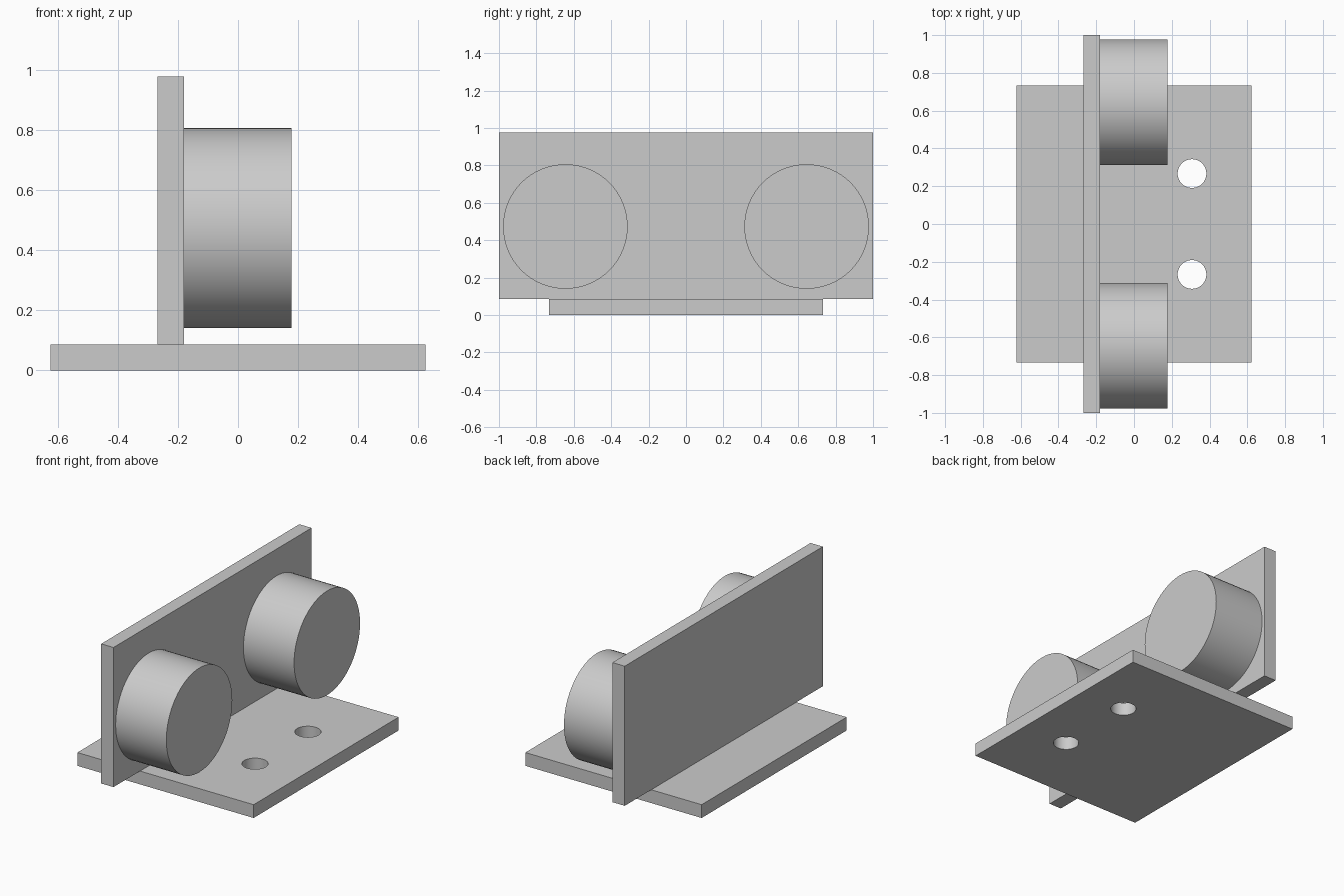
import bpy
import math

if "Cube" in bpy.data.objects:
    bpy.data.objects.remove(bpy.data.objects["Cube"], do_unlink=True)

GREY = (0.6, 0.6, 0.6, 1.0)
grey = bpy.data.materials.new("plain_grey")
grey.use_nodes = True
grey.diffuse_color = GREY
grey.node_tree.nodes["Principled BSDF"].inputs["Base Color"].default_value = GREY


def box(name, low, high):
    """Box between two opposite corners."""
    centre = [(a + b) / 2 for a, b in zip(low, high)]
    bpy.ops.mesh.primitive_cube_add(size=1, location=centre)
    ob = bpy.context.object
    ob.name = name
    ob.scale = [b - a for a, b in zip(low, high)]
    bpy.ops.object.transform_apply(location=False, rotation=False, scale=True)
    ob.data.materials.append(grey)
    return ob


def cylinder(name, radius, depth, location, tilt=0):
    """Cylinder along z, or along x when tilted a quarter turn."""
    bpy.ops.mesh.primitive_cylinder_add(vertices=64, radius=radius, depth=depth,
                                        location=location, rotation=(0, tilt, 0))
    ob = bpy.context.object
    ob.name = name
    ob.data.materials.append(grey)
    return ob


def smooth(ob):
    bpy.ops.object.select_all(action="DESELECT")
    ob.select_set(True)
    bpy.context.view_layer.objects.active = ob
    bpy.ops.object.shade_smooth_by_angle(angle=math.radians(30))


BASE_TOP = 0.085
PLATE_FRONT = -0.18

# Base plate and upright plate
base = box("base_plate", (-0.623, -0.732, 0), (0.623, 0.732, BASE_TOP))
box("upright_plate", (-0.267, -1, BASE_TOP), (PLATE_FRONT, 1, 0.977))

for side, label in ((-1, "front"), (1, "back")):
    # Round drum fixed to the upright plate
    drum = cylinder(label + "_drum", 0.333, 0.358,
                    (PLATE_FRONT + 0.179, side * 0.645, 0.473), math.pi / 2)
    smooth(drum)

    # Screw hole through the base plate
    cutter = cylinder(label + "_hole_cutter", 0.076, 0.4,
                      (0.307, side * 0.267, BASE_TOP / 2))
    cut = base.modifiers.new(label + "_hole", "BOOLEAN")
    cut.operation = "DIFFERENCE"
    cut.solver = "EXACT"
    cut.object = cutter
    bpy.context.view_layer.objects.active = base
    bpy.ops.object.modifier_apply(modifier=cut.name)
    bpy.data.objects.remove(cutter, do_unlink=True)

smooth(base)
